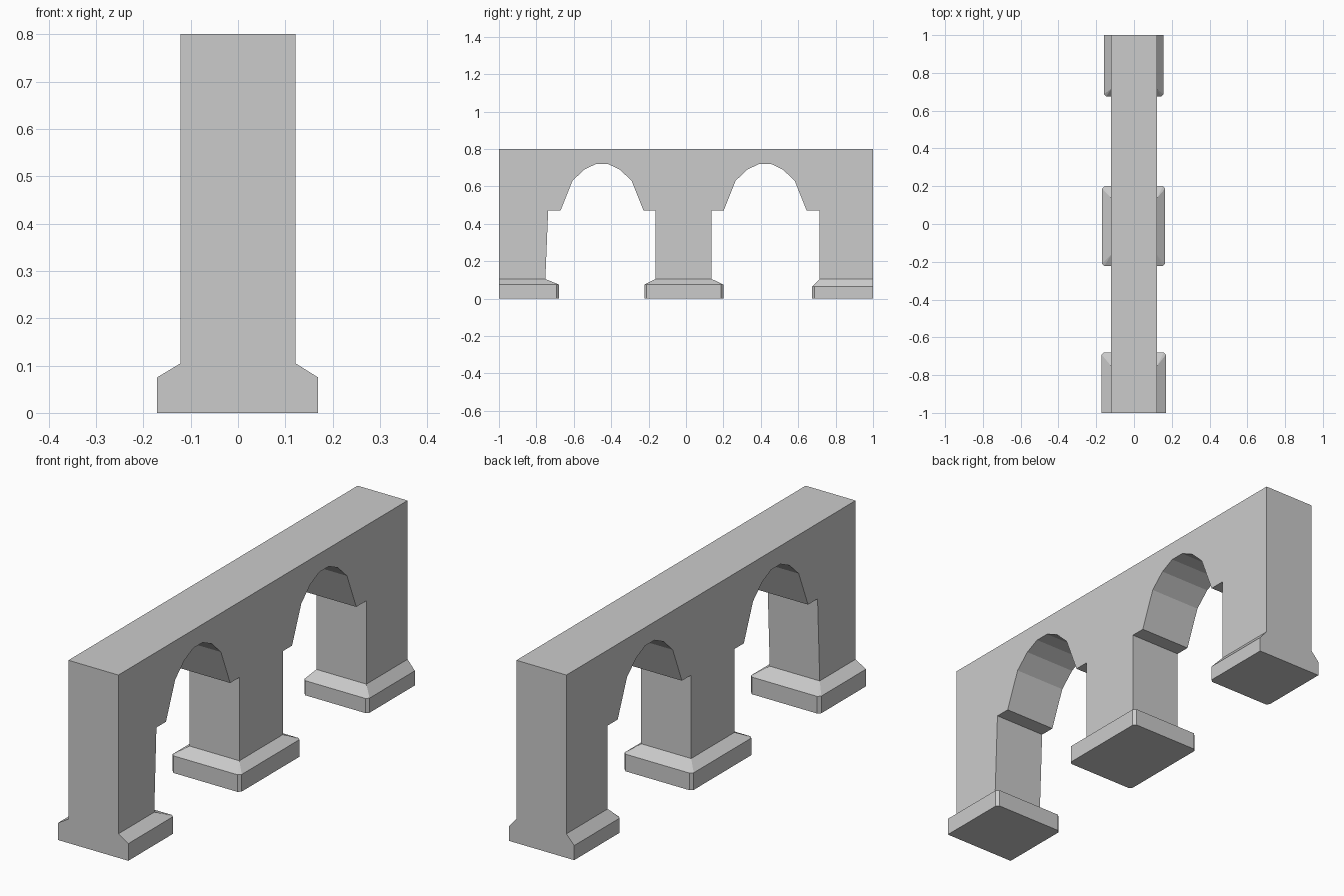
import bpy, bmesh

if "Cube" in bpy.data.objects:
    bpy.data.objects.remove(bpy.data.objects["Cube"])

HALF = 0.121      # half thickness of the wall
BASE_TOP = 0.105  # height where piers meet their bases


def finish(bm, name):
    bmesh.ops.remove_doubles(bm, verts=bm.verts, dist=1e-5)
    bmesh.ops.recalc_face_normals(bm, faces=bm.faces)
    mesh = bpy.data.meshes.new(name)
    bm.to_mesh(mesh)
    bm.free()
    obj = bpy.data.objects.new(name, mesh)
    bpy.context.collection.objects.link(obj)


def arch(centre, foot_l, head_l, head_r, foot_r):
    """Opening outline: pier, small ledge, then a faceted arch."""
    half = [(0.222, 0.47), (0.158, 0.63), (0.095, 0.69), (0.032, 0.72)]
    pts = [(foot_l, BASE_TOP), (head_l, 0.47)]
    pts += [(centre - d, z) for d, z in half]
    pts += [(centre + d, z) for d, z in reversed(half)]
    return pts + [(head_r, 0.47), (foot_r, BASE_TOP)]


# Arcade wall: side profile pulled through its thickness
profile = [(-1, 0.8), (-1, BASE_TOP)]
profile += arch(-0.449, -0.752, -0.737, -0.163, -0.163)
profile += arch(0.423, 0.137, 0.137, 0.715, 0.715)
profile += [(1, BASE_TOP), (1, 0.8)]
bm = bmesh.new()
left = [bm.verts.new((-HALF, y, z)) for y, z in profile]
right = [bm.verts.new((HALF, y, z)) for y, z in profile]
bm.faces.new(left)
bm.faces.new(right)
for i in range(len(profile)):
    j = (i + 1) % len(profile)
    if profile[i][1] == profile[j][1] == BASE_TOP:
        continue  # the pier base closes this end
    bm.faces.new((left[i], left[j], right[j], right[i]))
finish(bm, "arcade_wall")


def ring(bm, x0, x1, y0, y1, z, c):
    """Rectangle with clipped corners, left square at the wall ends."""
    a = 0 if y0 <= -1 else c
    b = 0 if y1 >= 1 else c
    pts = [(x0 + a, y0), (x1 - a, y0), (x1, y0 + a), (x1, y1 - b),
           (x1 - b, y1), (x0 + b, y1), (x0, y1 - b), (x0, y0 + a)]
    return [bm.verts.new((x, y, z)) for x, y in pts]


def pier_base(name, x0, x1, y0, y1, p0, p1, shoulder):
    bm = bmesh.new()
    rings = [ring(bm, x0, x1, y0, y1, 0, 0.012),
             ring(bm, x0, x1, y0, y1, shoulder, 0.012),
             ring(bm, -HALF, HALF, p0, p1, BASE_TOP, 0)]
    for lo, hi in zip(rings, rings[1:]):
        for i in range(8):
            j = (i + 1) % 8
            bm.faces.new((lo[i], lo[j], hi[j], hi[i]))
    bm.faces.new(rings[0])
    finish(bm, name)


# Bases with sloped shoulders
pier_base("front_pier_base", -0.171, 0.169, -1, -0.68, -1, -0.752, 0.075)
pier_base("middle_pier_base", -0.169, 0.165, -0.222, 0.2, -0.163, 0.137, 0.075)
pier_base("back_pier_base", -0.159, 0.156, 0.675, 1, 0.715, 1, 0.064)
